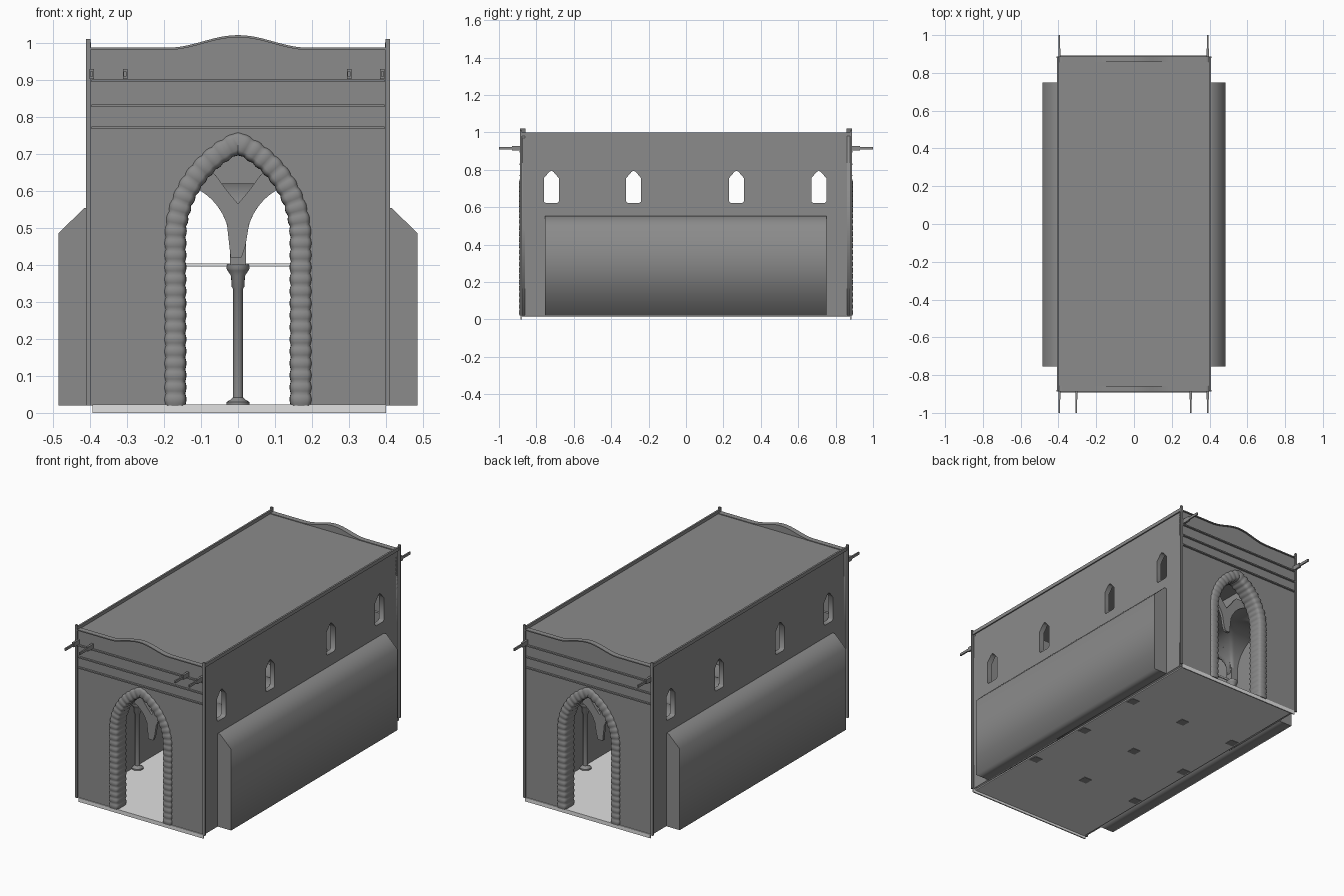
import bpy, bmesh, math
from math import pi, sin, cos, sqrt

cube = bpy.data.objects.get("Cube")
if cube:
    bpy.data.objects.remove(cube, do_unlink=True)


def material(name, value):
    m = bpy.data.materials.new(name)
    m.use_nodes = True
    col = (value, value, value, 1)
    m.diffuse_color = col
    m.node_tree.nodes["Principled BSDF"].inputs["Base Color"].default_value = col
    return m


STONE = material("grey stone", 0.26)
PALE = material("pale paving", 0.75)


def activate(ob):
    bpy.ops.object.select_all(action="DESELECT")
    ob.select_set(True)
    bpy.context.view_layer.objects.active = ob


def finish(name, bm, mat, smooth=None):
    bmesh.ops.recalc_face_normals(bm, faces=bm.faces)
    me = bpy.data.meshes.new(name)
    bm.to_mesh(me)
    bm.free()
    ob = bpy.data.objects.new(name, me)
    bpy.context.collection.objects.link(ob)
    me.materials.append(mat)
    if smooth:
        activate(ob)
        bpy.ops.object.shade_smooth_by_angle(angle=math.radians(smooth))
    return ob


def box(name, x, y, z, mat=STONE):
    """Box from three (low, high) ranges."""
    bm = bmesh.new()
    bmesh.ops.create_cube(bm, size=1)
    for v in bm.verts:
        v.co = [r[0] if c < 0 else r[1] for c, r in zip(v.co, (x, y, z))]
    return finish(name, bm, mat)


def prism(name, loops, low, high, axis):
    """Filled outline with holes, standing upright, thickened along x or y."""
    cu = bpy.data.curves.new(name, "CURVE")
    cu.dimensions = "2D"
    cu.fill_mode = "BOTH"
    cu.extrude = (high - low) / 2
    for pts in loops:
        sp = cu.splines.new("POLY")
        sp.points.add(len(pts) - 1)
        for p, (a, b) in zip(sp.points, pts):
            p.co = (a, b, 0, 1)
        sp.use_cyclic_u = True
    ob = bpy.data.objects.new(name, cu)
    bpy.context.collection.objects.link(ob)
    mid = (low + high) / 2
    ob.location = (mid, 0, 0) if axis == "x" else (0, mid, 0)
    ob.rotation_euler = (pi / 2, 0, pi / 2 if axis == "x" else 0)
    cu.materials.append(STONE)
    activate(ob)
    bpy.ops.object.convert(target="MESH")


# Pointed doorway centre line, t runs 0 (foot) to 1 (apex) on the +x side
HALF, SPRING, RISE = 0.17, 0.47, 0.26
RAD = (HALF ** 2 + RISE ** 2) / (2 * HALF)
SWEEP = math.asin(RISE / RAD)
JAMB = SPRING - 0.02


def doorway(t):
    d = t * (JAMB + RAD * SWEEP)
    if d <= JAMB:
        return HALF, 0.02 + d, 1, 0
    a = (d - JAMB) / RAD
    return HALF - RAD + RAD * cos(a), SPRING + RAD * sin(a), cos(a), sin(a)


def gable(x):
    k = max(-1, min(1, x / 0.19))
    return 0.98 + 0.017 * (1 + cos(pi * k))


door = [doorway(i / 24)[:2] for i in range(25)]
door = door + [(-x, z) for x, z in reversed(door[:-1])]
tops = [0.4 - 0.02 * i for i in range(41)]
wall_line = door + [(-0.4, 0.02)] + [(x, gable(x)) for x in reversed(tops)] + [(0.4, 0.02)]
coping_line = [(x, gable(x)) for x in tops] + [(x, gable(x) + 0.006) for x in reversed(tops)]

# Ribbed surround: deep rounded section with shallow swellings, swept round the doorway
BEADS, STEPS, SIDES = 24, 5, 20


def rounded(c):
    return math.copysign(sqrt(abs(c)), c)


def surround(name):
    bm = bmesh.new()
    n = BEADS * STEPS
    rings = []
    for i in range(2 * n + 1):
        t = i / n if i <= n else 2 - i / n
        side = 1 if i <= n else -1
        x, z, nx, nz = doorway(t)
        if i == n:
            nx, nz = 0, 1 / sin(SWEEP)
        swell = 0.0035 * abs(sin(pi * BEADS * t))
        ring = []
        for k in range(SIDES):
            a = 2 * pi * k / SIDES
            u = (0.0275 + swell) * rounded(cos(a))
            y = -0.845 + (0.045 + swell) * rounded(sin(a))
            ring.append(bm.verts.new((side * (x + nx * u), y, z + nz * u)))
        rings.append(ring)
    for p, q in zip(rings, rings[1:]):
        for k in range(SIDES):
            m = (k + 1) % SIDES
            bm.faces.new((p[k], p[m], q[m], q[k]))
    bm.faces.new(rings[0])
    bm.faces.new(rings[-1])
    return finish(name, bm, STONE, 50)


# End walls, copings, string courses, surrounds and floor skirts
for label, s in (("front", -1), ("back", 1)):
    span = lambda a, b: tuple(sorted((s * a, s * b)))
    prism(label + "_wall", [wall_line], *span(0.86, 0.88), "y")
    prism(label + "_coping", [coping_line], *span(0.858, 0.888), "y")
    for z in (0.766, 0.826, 0.893):
        box(label + "_string_course", (-0.395, 0.395), span(0.87, 0.891), (z, z + 0.007))
    box(label + "_floor_skirt", (-0.393, 0.4), span(0.878, 0.885), (0, 0.022), PALE)
    arch = surround(label + "_door_surround")
    if s > 0:
        arch.rotation_euler.z = pi
    # Projecting spouts, with a thicker inner half
    for x in ((-0.395, -0.305, 0.3, 0.39) if s < 0 else (-0.395, 0.39)):
        box(label + "_spout", (x - 0.004, x + 0.004), span(0.86, 1.0), (0.908, 0.922))
        box(label + "_spout_block", (x - 0.006, x + 0.006), span(0.88, 0.93), (0.902, 0.928))

# Side walls with lancet windows, side aisles, rims and corner posts
windows = []
for c in (-0.72, -0.28, 0.27, 0.71):
    windows.append([(c - 0.04, 0.63), (c - 0.03, 0.622), (c + 0.03, 0.622), (c + 0.04, 0.63),
                    (c + 0.04, 0.755), (c + 0.012, 0.788), (c, 0.795), (c - 0.012, 0.788), (c - 0.04, 0.755)])
side_line = [(-0.875, 0.02), (0.875, 0.02), (0.875, 0.97), (-0.875, 0.97)]
for label, s in (("left", 1), ("right", -1)):
    span = lambda a, b: tuple(sorted((s * a, s * b)))
    prism(label + "_wall", [side_line] + windows, *span(0.37, 0.4), "x")
    aisle = [(s * 0.39, 0.02), (s * 0.485, 0.02), (s * 0.485, 0.485), (s * 0.415, 0.553), (s * 0.39, 0.553)]
    prism(label + "_aisle", [aisle], -0.755, 0.75, "y")
    box(label + "_roof_rim", span(0.397, 0.407), (-0.88, 0.88), (0.98, 1.0))
    for y in (-0.883, 0.883):
        box(label + "_corner_post", span(0.398, 0.411), (y - 0.005, y + 0.005), (0.02, 1.01))

# Roof slab and paving
box("roof", (-0.4, 0.4), (-0.872, 0.872), (0.955, 0.982))
box("floor", (-0.385, 0.385), (-0.88, 0.88), (0.014, 0.022), PALE)

# Columns on a three by three grid, with ties and footings
PROFILE = [(0.031, 0.02), (0.031, 0.029), (0.02, 0.036), (0.014, 0.042), (0.013, 0.335), (0.017, 0.34),
           (0.019, 0.37), (0.028, 0.384), (0.031, 0.39), (0.031, 0.4), (0, 0.4)]
COLS, ROWS = (-0.35, 0, 0.35), (-0.41, 0, 0.41)


def column(x, y):
    bm = bmesh.new()
    verts = [bm.verts.new((r, 0, z)) for r, z in PROFILE]
    edges = [bm.edges.new(p) for p in zip(verts, verts[1:])]
    bmesh.ops.spin(bm, geom=verts + edges, axis=(0, 0, 1), cent=(0, 0, 0), angle=2 * pi, steps=16)
    bmesh.ops.remove_doubles(bm, verts=bm.verts, dist=0.0005)
    finish("column", bm, STONE, 40).location = (x, y, 0)


for x in COLS:
    for y in ROWS:
        column(x, y)
        box("footing", (x - 0.025, x + 0.025), (y - 0.025, y + 0.025), (0.012, 0.02))
        box("springer", (x - 0.022, x + 0.022), (y - 0.022, y + 0.022), (0.4, 0.47))
    box("long_tie", (x - 0.004, x + 0.004), (-0.41, 0.41), (0.395, 0.404), PALE)


# Round arch height across one bay, measured from its centre
def arch_height(d, half):
    k = abs(d) / half
    return 0.45 + 0.17 * sqrt(1 - k * k) if k < 1 else 0.42


def across(x):
    return arch_height(abs(x) - 0.175, 0.155)


def along(y):
    return arch_height(abs(y) % 0.41 - 0.205, 0.185)


# Groined vault over the bays
bm = bmesh.new()
bmesh.ops.create_grid(bm, x_segments=70, y_segments=150, size=1)
for v in bm.verts:
    x, y = v.co.x * 0.37, v.co.y * 0.77
    v.co = (x, y, max(across(x), along(y)))
finish("vault", bm, STONE, 50)

# Cross walls above the column rows, with ties beneath
xs = [-0.37 + 0.01 * i for i in range(75)]
soffit = [(x, across(x)) for x in xs]
for y in ROWS:
    prism("cross_arch", [soffit + [(0.37, 0.77), (-0.37, 0.77)]], y - 0.015, y + 0.015, "y")
    box("cross_tie", (-0.35, 0.35), (y - 0.004, y + 0.004), (0.395, 0.404), PALE)

# End spandrels of the vault, dipping to a point above the middle columns
dip = [(x, min(0.65, 0.565 + 1.1 * abs(x) + 3 * x * x)) for x in reversed(xs)]
for y in (-0.775, 0.775):
    prism("end_spandrel", [soffit + dip], y - 0.008, y + 0.008, "y")
